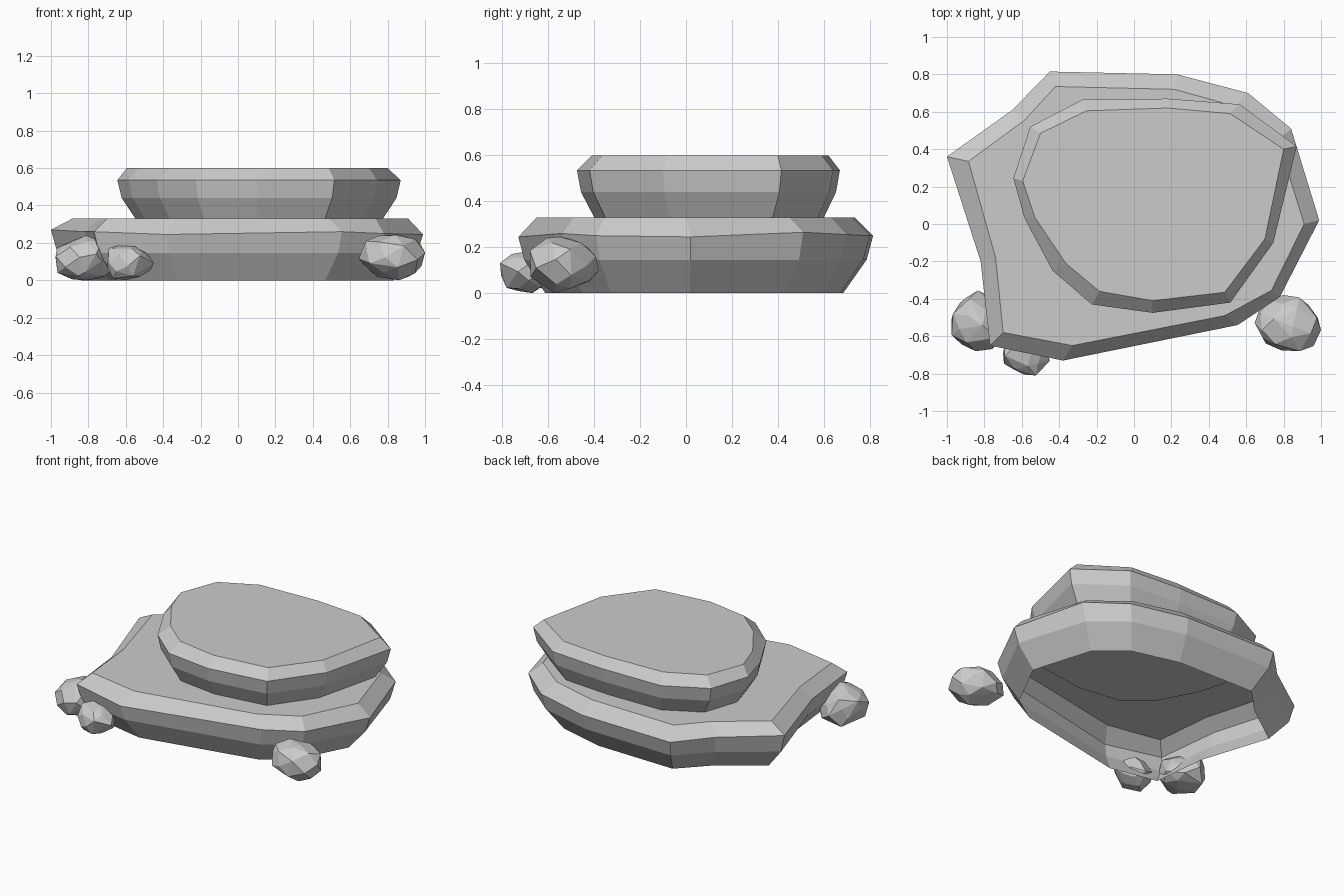
import bpy
import bmesh
import math
import random
from mathutils import Vector

random.seed(4)

default_cube = bpy.data.objects.get("Cube")
if default_cube:
    bpy.data.objects.remove(default_cube)

# Single stone colour
stone = bpy.data.materials.new("grey stone")
stone.use_nodes = True
stone_colour = (0.6, 0.6, 0.6, 1.0)
stone.diffuse_color = stone_colour
stone.node_tree.nodes["Principled BSDF"].inputs["Base Color"].default_value = stone_colour


def finish(bm, name):
    """Turn a bmesh into a flat shaded stone object."""
    bmesh.ops.recalc_face_normals(bm, faces=bm.faces)
    mesh = bpy.data.meshes.new(name)
    bm.to_mesh(mesh)
    bm.free()
    mesh.materials.append(stone)
    obj = bpy.data.objects.new(name, mesh)
    bpy.context.collection.objects.link(obj)
    return obj


def scaled_ring(outline, centre, scale, z):
    """Shrink an outline towards its centre at a given height."""
    c = Vector(centre)
    return [(*(c + (Vector(p) - c) * scale), z) for p in outline]


def loft_slab(name, rings, close_bottom):
    """Bridge rings from bottom to top and cap the upper one."""
    bm = bmesh.new()
    loops = [[bm.verts.new(p) for p in ring] for ring in rings]
    count = len(loops[0])
    for low, high in zip(loops, loops[1:]):
        for i in range(count):
            j = (i + 1) % count
            bm.faces.new((low[i], low[j], high[j], high[i]))
    bm.faces.new(loops[-1])
    if close_bottom:
        bm.faces.new(loops[0][::-1])
    obj = finish(bm, name)
    # An open shell needs its top cap to face upwards
    if max(obj.data.polygons, key=lambda f: f.center.z).normal.z < 0:
        obj.data.flip_normals()


# Lower slab: wide irregular shell, open underneath
base_rim = [(-1, .36), (-.82, -.2), (-.77, -.65), (-.38, -.73), (.555, -.54),
            (.78, -.39), (.99, .02), (.84, .51), (.61, .7), (.23, .8),
            (-.45, .815), (-.65, .61)]
base_rim_z = [.27, .26, .26, .245, .26, .25, .245, .265, .255, .25, .25, .26]
base_top = [(-.885, .335), (-.74, -.18), (-.7, -.58), (-.33, -.65), (.485, -.49),
            (.735, -.355), (.91, 0), (.77, .45), (.54, .63), (.215, .72),
            (-.42, .735), (-.585, .555)]
loft_slab("lower_slab", [
    scaled_ring(base_rim, (0, 0), .84, 0),
    scaled_ring(base_rim, (0, 0), .965, .145),
    [(x, y, z) for (x, y), z in zip(base_rim, base_rim_z)],
    [(x, y, .33) for x, y in base_top],
], close_bottom=False)

# Upper slab: smaller rounded stone resting just inside the lower one
upper_rim = [(-.645, .245), (-.585, .03), (-.435, -.25), (-.225, -.43), (.1, -.475),
             (.515, -.42), (.745, -.1), (.87, .415), (.565, .64), (.18, .67),
             (-.275, .665), (-.555, .52)]
upper_top = [(-.595, .23), (-.53, .035), (-.365, -.21), (-.185, -.36), (.1, -.41),
             (.485, -.365), (.7, -.08), (.8, .4), (.515, .59), (.18, .62),
             (-.255, .605), (-.5, .485)]
loft_slab("upper_slab", [
    scaled_ring(upper_rim, (.12, .12), .865, .32),
    scaled_ring(upper_rim, (.12, .12), .97, .44),
    scaled_ring(upper_rim, (.12, .12), 1, .535),
    [(x, y, .6) for x, y in upper_top],
], close_bottom=True)


def pebble(name, low, high, points):
    """Rough faceted stone filling the box between two corners."""
    bm = bmesh.new()
    # Spiral of jittered points around a ball, wrapped in a hull
    for i in range(points):
        z = 1 - (2 * i + 1) / points
        r = math.sqrt(1 - z * z)
        a = i * math.pi * (3 - math.sqrt(5))
        p = Vector((r * math.cos(a), r * math.sin(a), z))
        bm.verts.new(p + Vector([random.uniform(-.12, .12) for _ in p]))
    hull = bmesh.ops.convex_hull(bm, input=bm.verts)
    bmesh.ops.delete(bm, geom=hull["geom_interior"], context="VERTS")
    # Fit the stone exactly to its box
    for axis in range(3):
        values = [v.co[axis] for v in bm.verts]
        start, span = min(values), max(values) - min(values)
        for v in bm.verts:
            t = (v.co[axis] - start) / span
            v.co[axis] = low[axis] + t * (high[axis] - low[axis])
    # Merge nearly flat neighbours into larger facets
    bmesh.ops.dissolve_limit(bm, angle_limit=math.radians(8),
                             verts=bm.verts, edges=bm.edges)
    finish(bm, name)


# Loose stones around the front corners
pebble("left_pebble", (.645, -.68, 0), (1, -.38, .245), 32)
pebble("right_pebble", (-.975, -.68, 0), (-.67, -.355, .24), 32)
pebble("small_front_pebble", (-.7, -.81, 0), (-.45, -.58, .185), 28)
